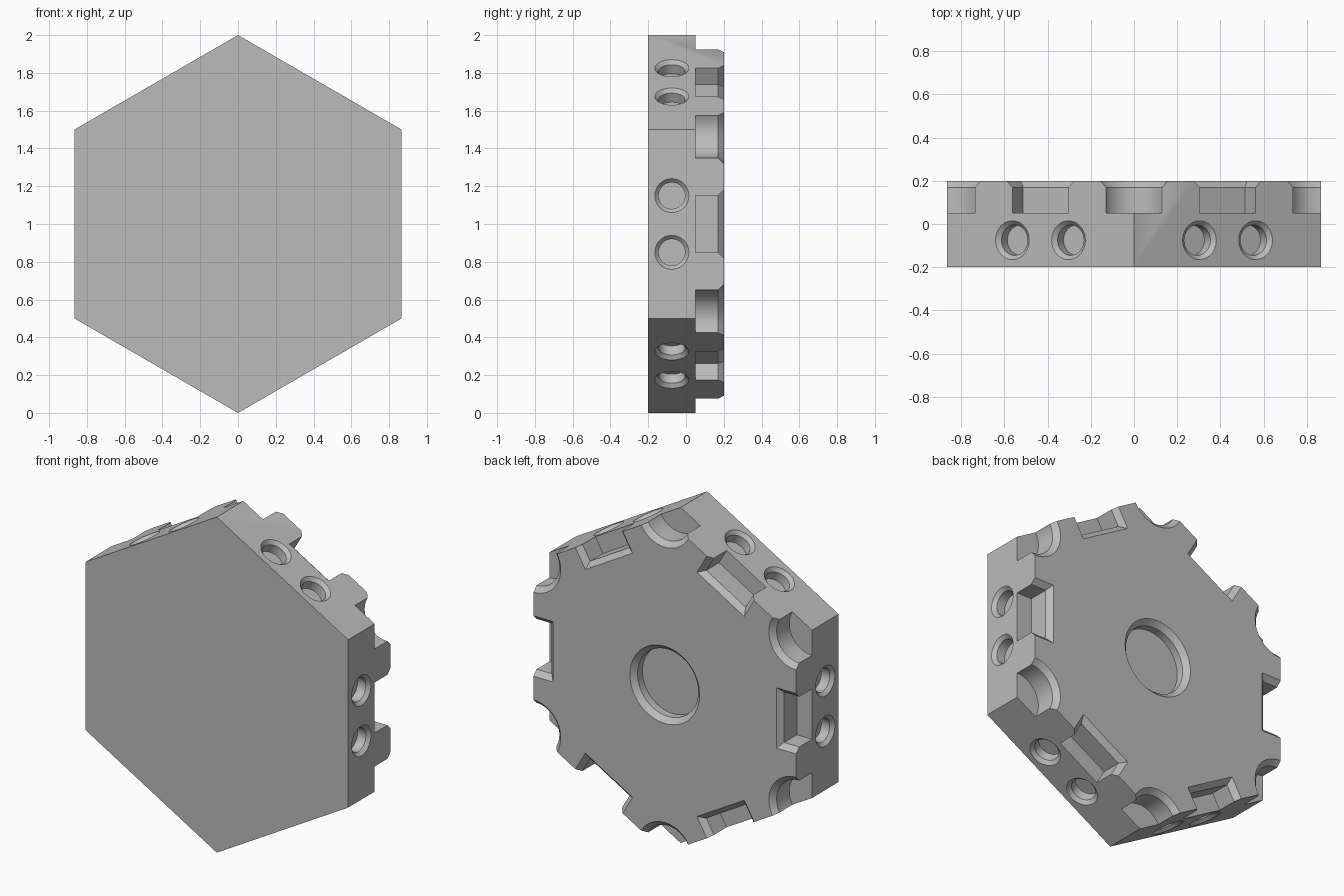
import bpy, bmesh
from math import pi, sin, cos
from mathutils import Matrix, Vector

cube = bpy.data.objects.get("Cube")
if cube:
    bpy.data.objects.remove(cube, do_unlink=True)

CENTRE = Vector((0, 0, 1))
HALF = 0.2            # half thickness of the tile
APOTHEM = cos(pi / 6)
OVER = 0.02           # how far cutters reach past the surface

grey = bpy.data.materials.new("grey")
grey.use_nodes = True
grey.diffuse_color = (0.5, 0.5, 0.5, 1)
grey.node_tree.nodes["Principled BSDF"].inputs["Base Color"].default_value = (0.5, 0.5, 0.5, 1)


def circle(radius, sides=64):
    return lambda g: [((radius + g) * cos(2 * pi * i / sides),
                       (radius + g) * sin(2 * pi * i / sides)) for i in range(sides)]


def rectangle(a, b):
    return lambda g: [(a + g, b + g), (-a - g, b + g), (-a - g, -b - g), (a + g, -b - g)]


def pocket(bm, outline, depth, chamfer, origin, normal, along):
    """Add a chamfered pocket cutter sunk into a surface along its normal."""
    z, x = normal.normalized(), along.normalized()
    y = z.cross(x)
    place = Matrix((x, y, z)).transposed()
    rings = []
    for grow, height in ((0, -depth), (0, -chamfer), (chamfer + OVER, OVER)):
        rings.append([bm.verts.new(origin + place @ Vector((u, v, height)))
                      for u, v in outline(grow)])
    n = len(rings[0])
    for low, high in zip(rings, rings[1:]):
        for i in range(n):
            j = (i + 1) % n
            bm.faces.new((low[i], low[j], high[j], high[i]))
    bm.faces.new(rings[0][::-1])
    bm.faces.new(rings[-1])


# Hexagonal body standing on a corner
bpy.ops.mesh.primitive_cylinder_add(vertices=6, radius=1, depth=2 * HALF,
                                    location=CENTRE, rotation=(pi / 2, 0, 0))
tile = bpy.context.object
tile.name = "hexagon_tile"
bpy.ops.object.transform_apply(location=True, rotation=True, scale=True)
tile.data.materials.append(grey)

# All pockets in one cutter
bm = bmesh.new()
back = Vector((0, 1, 0))
rear = CENTRE + back * HALF

# Round recess in the middle of the back
pocket(bm, circle(0.2), 0.075, 0.03, rear, back, Vector((1, 0, 0)))

for k in range(6):
    a = k * pi / 3
    out = Vector((cos(a), 0, sin(a)))
    side = Vector((-sin(a), 0, cos(a)))
    corner = Vector((cos(a + pi / 6), 0, sin(a + pi / 6)))
    edge = out * APOTHEM
    # Rectangular notch at the middle of each rear edge
    pocket(bm, rectangle(0.15, 0.1), 0.15, 0.03, rear + edge, back, side)
    # Round scoop at each rear corner
    pocket(bm, circle(0.15), 0.15, 0.03, rear + corner, back, out)
    # Pair of countersunk holes in each side
    for s in (-0.15, 0.15):
        spot = CENTRE + edge + side * s - back * 0.075
        pocket(bm, circle(0.07, 48), 0.075, 0.02, spot, out, side)

bmesh.ops.recalc_face_normals(bm, faces=bm.faces)
mesh = bpy.data.meshes.new("pocket_cutter")
bm.to_mesh(mesh)
bm.free()
mesh.materials.append(grey)
cutter = bpy.data.objects.new("pocket_cutter", mesh)
bpy.context.collection.objects.link(cutter)
cutter.hide_render = True

cut = tile.modifiers.new("pockets", 'BOOLEAN')
cut.operation = 'DIFFERENCE'
cut.solver = 'EXACT'
cut.object = cutter
bpy.ops.object.modifier_apply(modifier=cut.name)
bpy.data.objects.remove(cutter, do_unlink=True)

bpy.ops.object.shade_smooth_by_angle(angle=pi / 6)
